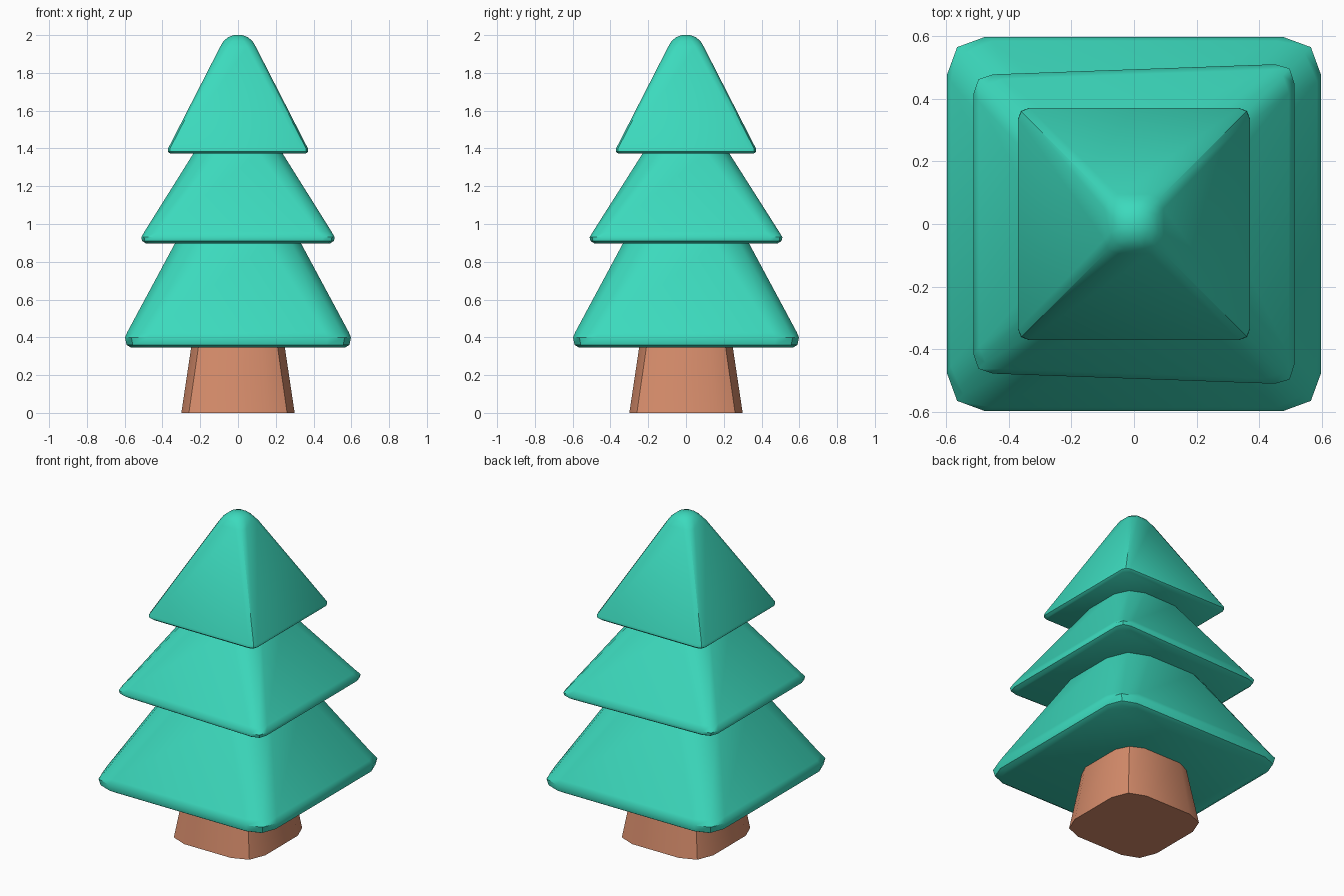
import bpy, bmesh, math

if "Cube" in bpy.data.objects:
    bpy.data.objects.remove(bpy.data.objects["Cube"])


def material(name, rgb):
    m = bpy.data.materials.new(name)
    m.diffuse_color = (*rgb, 1)
    m.use_nodes = True
    m.node_tree.nodes["Principled BSDF"].inputs["Base Color"].default_value = m.diffuse_color
    return m


green = material("pine green", (0.045, 0.70, 0.51))
brown = material("trunk brown", (0.67, 0.262, 0.147))


def ring(half, corner, flank, z, skew):
    """Square section whose corners are softened with three points each."""
    pts = []
    for q in range(4):
        c, s = round(math.cos(q * math.pi / 2)), round(math.sin(q * math.pi / 2))
        for x, y in ((half, flank), (corner, corner), (flank, half)):
            px, py = x * c - y * s, x * s + y * c
            if skew:
                py *= 0.965 + skew * px
            pts.append((px, py, z))
    return pts


def loft(name, mat, sections, skew=0, angle=35):
    """Stack sections (half width, corner, flank, z) into a closed solid."""
    bm = bmesh.new()
    rings = [[bm.verts.new(p) for p in ring(*s, skew)] for s in sections]
    for a, b in zip(rings, rings[1:]):
        for i in range(12):
            j = (i + 1) % 12
            bm.faces.new((a[i], a[j], b[j], b[i]))
    bm.faces.new(rings[0][::-1])
    bm.faces.new(rings[-1])
    bmesh.ops.recalc_face_normals(bm, faces=bm.faces)
    mesh = bpy.data.meshes.new(name)
    bm.to_mesh(mesh)
    bm.free()
    mesh.materials.append(mat)
    obj = bpy.data.objects.new(name, mesh)
    bpy.context.collection.objects.link(obj)
    bpy.context.view_layer.objects.active = obj
    obj.select_set(True)
    bpy.ops.object.shade_smooth_by_angle(angle=math.radians(angle))
    obj.select_set(False)
    return obj


# Tapered trunk
loft("trunk", brown, [(0.30, 0.26, 0.16, 0), (0.246, 0.208, 0.13, 0.36)])

# Lower branches: thick rim, then a slope that grows rounder
loft("lower_branches", green, [
    (0.565, 0.535, 0.45, 0.345),
    (0.59, 0.557, 0.47, 0.36),
    (0.598, 0.565, 0.475, 0.40),
    (0.585, 0.545, 0.455, 0.43),
    (0.335, 0.285, 0.16, 0.895),
    (0.31, 0.26, 0.14, 0.94),
], angle=45)

# Middle branches: slightly lopsided plan
loft("middle_branches", green, [
    (0.487, 0.472, 0.43, 0.897),
    (0.508, 0.493, 0.445, 0.91),
    (0.512, 0.497, 0.45, 0.93),
    (0.495, 0.475, 0.42, 0.96),
    (0.235, 0.195, 0.11, 1.375),
    (0.21, 0.17, 0.09, 1.415),
], skew=0.07, angle=45)

# Top branches: pyramid with a rounded tip
loft("top_branches", green, [
    (0.358, 0.348, 0.325, 1.372),
    (0.371, 0.361, 0.335, 1.383),
    (0.370, 0.360, 0.335, 1.40),
    (0.095, 0.082, 0.05, 1.937),
    (0.077, 0.06, 0.03, 1.968),
    (0.052, 0.038, 0.018, 1.989),
    (0.022, 0.016, 0.008, 2.0),
])
